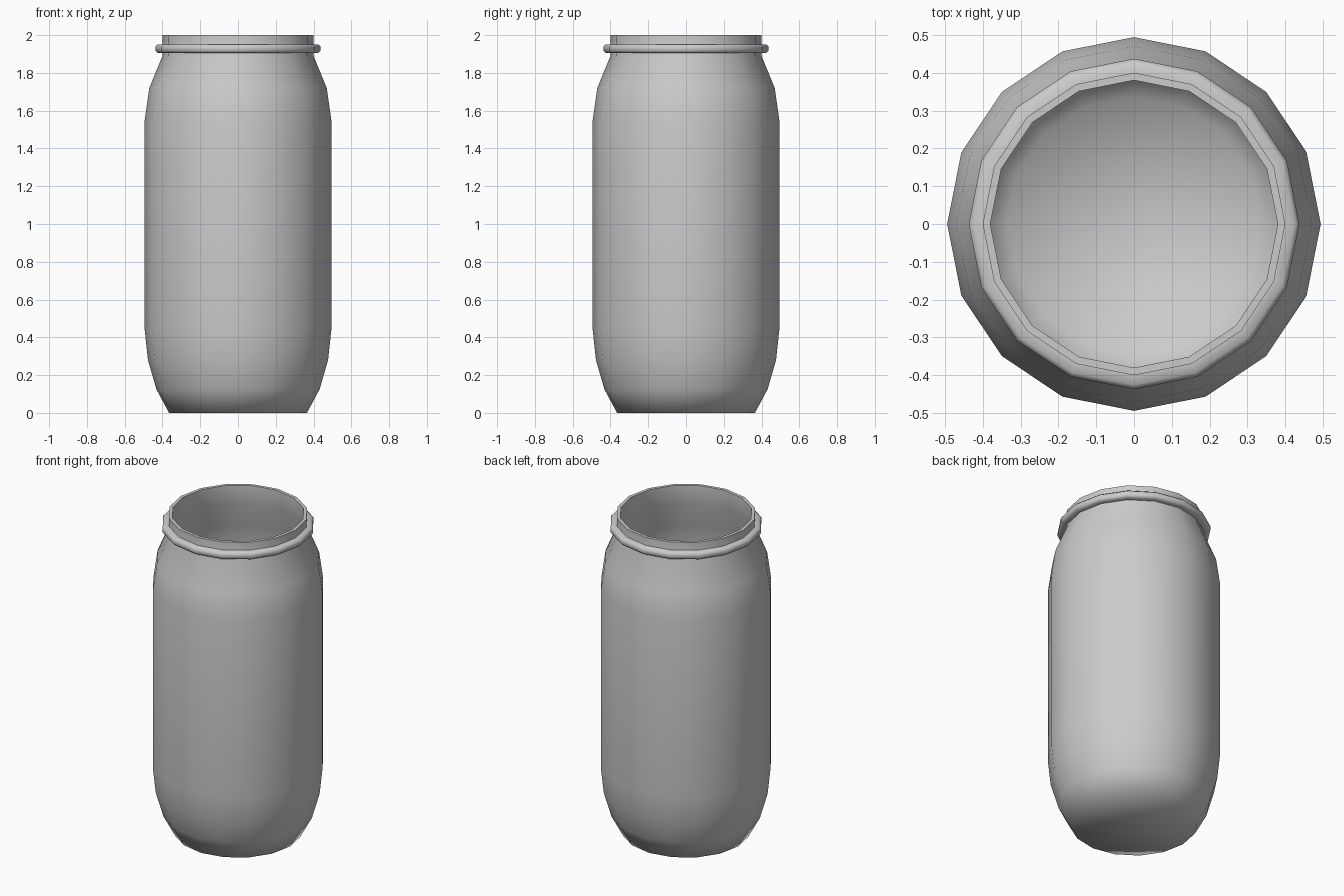
import bpy, bmesh, math

if "Cube" in bpy.data.objects:
    bpy.data.objects.remove(bpy.data.objects["Cube"])

SIDES = 16


def lathe(name, profile, closed=False, angle=60):
    """Revolve an (r, z) profile around z; r = 0 points become poles."""
    bm = bmesh.new()
    verts = [bm.verts.new((r, 0, z)) for r, z in profile]
    pairs = list(zip(verts, verts[1:]))
    if closed:
        pairs.append((verts[-1], verts[0]))
    edges = [bm.edges.new(p) for p in pairs]
    bmesh.ops.spin(bm, geom=verts + edges, cent=(0, 0, 0), axis=(0, 0, 1),
                   angle=2 * math.pi, steps=SIDES)
    bmesh.ops.remove_doubles(bm, verts=bm.verts[:], dist=1e-4)
    bmesh.ops.recalc_face_normals(bm, faces=bm.faces[:])
    mesh = bpy.data.meshes.new(name)
    bm.to_mesh(mesh)
    bm.free()
    obj = bpy.data.objects.new(name, mesh)
    bpy.context.collection.objects.link(obj)
    bpy.context.view_layer.objects.active = obj
    obj.select_set(True)
    bpy.ops.object.shade_smooth_by_angle(angle=math.radians(angle))
    obj.select_set(False)
    return obj


# jar wall: outer profile from the base up, then the inner profile back down
outer = [(0, 0), (0.365, 0), (0.432, 0.125), (0.477, 0.28), (0.494, 0.44),
         (0.494, 1.55), (0.470, 1.72), (0.40, 1.89), (0.40, 2.0)]
inner = [(0.38, 2.0), (0.38, 1.885), (0.449, 1.715), (0.473, 1.548),
         (0.473, 0.442), (0.456, 0.284), (0.412, 0.135), (0.337, 0.02), (0, 0.02)]
lathe("jar_body", outer + inner, angle=80)

# rounded collar ring around the neck
collar = [(0.395, 1.905), (0.425, 1.905), (0.437, 1.916),
          (0.437, 1.940), (0.425, 1.951), (0.395, 1.951)]
lathe("neck_ring", collar, closed=True)
